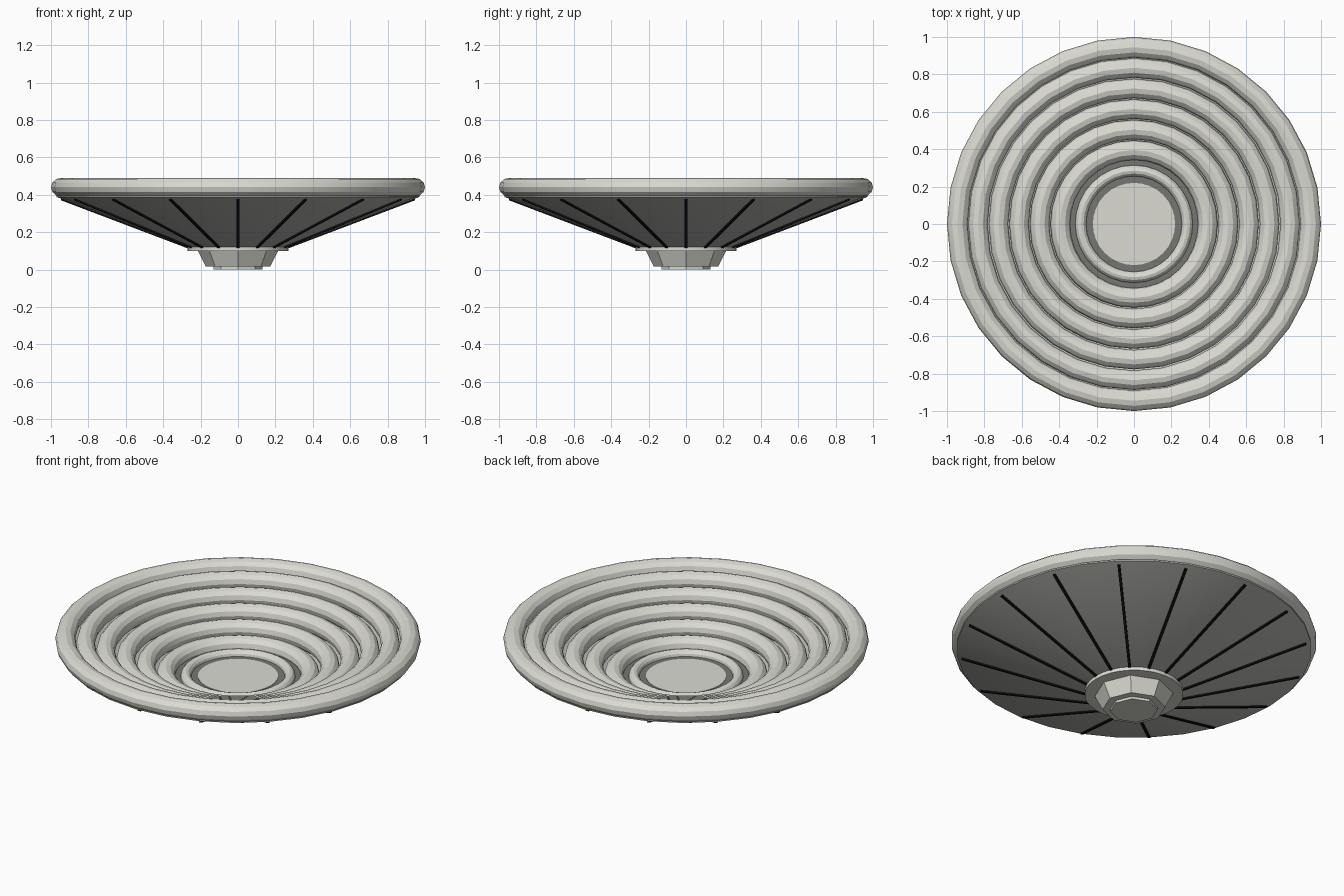
import bpy, bmesh, math
from mathutils import Matrix, Vector

old = bpy.data.objects.get("Cube")
if old:
    bpy.data.objects.remove(old, do_unlink=True)


def material(name, rgb):
    m = bpy.data.materials.new(name)
    m.use_nodes = True
    m.diffuse_color = (*rgb, 1)
    m.node_tree.nodes["Principled BSDF"].inputs["Base Color"].default_value = (*rgb, 1)
    return m


LIGHT = material("light grey", (0.71, 0.71, 0.65))
MID = material("mid grey", (0.5, 0.5, 0.47))
DARK = material("dark grey", (0.18, 0.18, 0.17))
BLACK = material("black", (0.006, 0.006, 0.006))


def finish(name, bm, mat, smooth=True):
    bmesh.ops.remove_doubles(bm, verts=bm.verts, dist=1e-5)
    bmesh.ops.recalc_face_normals(bm, faces=bm.faces)
    me = bpy.data.meshes.new(name)
    bm.to_mesh(me)
    bm.free()
    me.materials.append(mat)
    ob = bpy.data.objects.new(name, me)
    bpy.context.collection.objects.link(ob)
    if smooth:
        bpy.ops.object.select_all(action="DESELECT")
        bpy.context.view_layer.objects.active = ob
        ob.select_set(True)
        bpy.ops.object.shade_smooth_by_angle(angle=math.radians(25))


def lathe(name, profile, mat, sides, smooth=True):
    """Revolve a closed (radius, height) profile about z."""
    bm = bmesh.new()
    verts = [bm.verts.new((r, 0, z)) for r, z in profile]
    edges = [bm.edges.new((v, verts[i - 1])) for i, v in enumerate(verts)]
    bmesh.ops.spin(bm, geom=verts + edges, cent=(0, 0, 0), axis=(0, 0, 1),
                   angle=math.tau, steps=sides, use_duplicate=False)
    finish(name, bm, mat, smooth)


def ring(name, radius, height, half_width, half_height, sides=32, steps=12):
    section = []
    for k in range(steps):
        a = math.tau * k / steps
        section.append((radius + half_width * math.cos(a),
                        height + half_height * math.sin(a)))
    lathe(name, section, LIGHT, sides)


def disc(name, r_top, z_top, r_bottom, z_bottom, sides, mat=LIGHT):
    profile = [(0, z_top), (r_top, z_top), (r_bottom, z_bottom), (0, z_bottom)]
    lathe(name, profile, mat, sides, smooth=sides > 8)


# Rolled rim and the stepped rings lining the dish
ring("rim", 0.945, 0.44, 0.055, 0.05)
for i in range(1, 6):
    ring(f"inner_ring_{i}", 0.945 - 0.11 * i, 0.455 - 0.0455 * i, 0.052, 0.052)
ring("innermost_ring", 0.285, 0.215, 0.03, 0.035)

# Conical shell
lathe("dish_shell", [(0.21, 0.12), (0.265, 0.12), (0.97, 0.388), (0.97, 0.402)], MID, 32)

# Dark well at the bottom of the dish with its pale floor plate
disc("dish_well", 0.36, 0.218, 0.36, 0.2, 32, DARK)
disc("floor_plate", 0.22, 0.221, 0.22, 0.215, 32)

# Base collar and the faceted foot
disc("collar", 0.27, 0.121, 0.27, 0.1, 32)
disc("foot", 0.215, 0.1, 0.172, 0.015, 8)
disc("foot_pad", 0.13, 0.015, 0.13, 0.0, 8)

# Sixteen seams running up the underside of the shell
start, end = Vector((0.27, 0, 0.12)), Vector((0.945, 0, 0.376))
run = end - start
pitch = -math.atan2(run.z, run.x)
bm = bmesh.new()
for k in range(16):
    place = (Matrix.Rotation(math.tau * k / 16, 4, "Z")
             @ Matrix.Translation((start + end) / 2)
             @ Matrix.Rotation(pitch, 4, "Y")
             @ Matrix.Diagonal((run.length, 0.015, 0.012, 1)))
    bmesh.ops.create_cube(bm, size=1, matrix=place)
finish("underside_seams", bm, BLACK, smooth=False)
